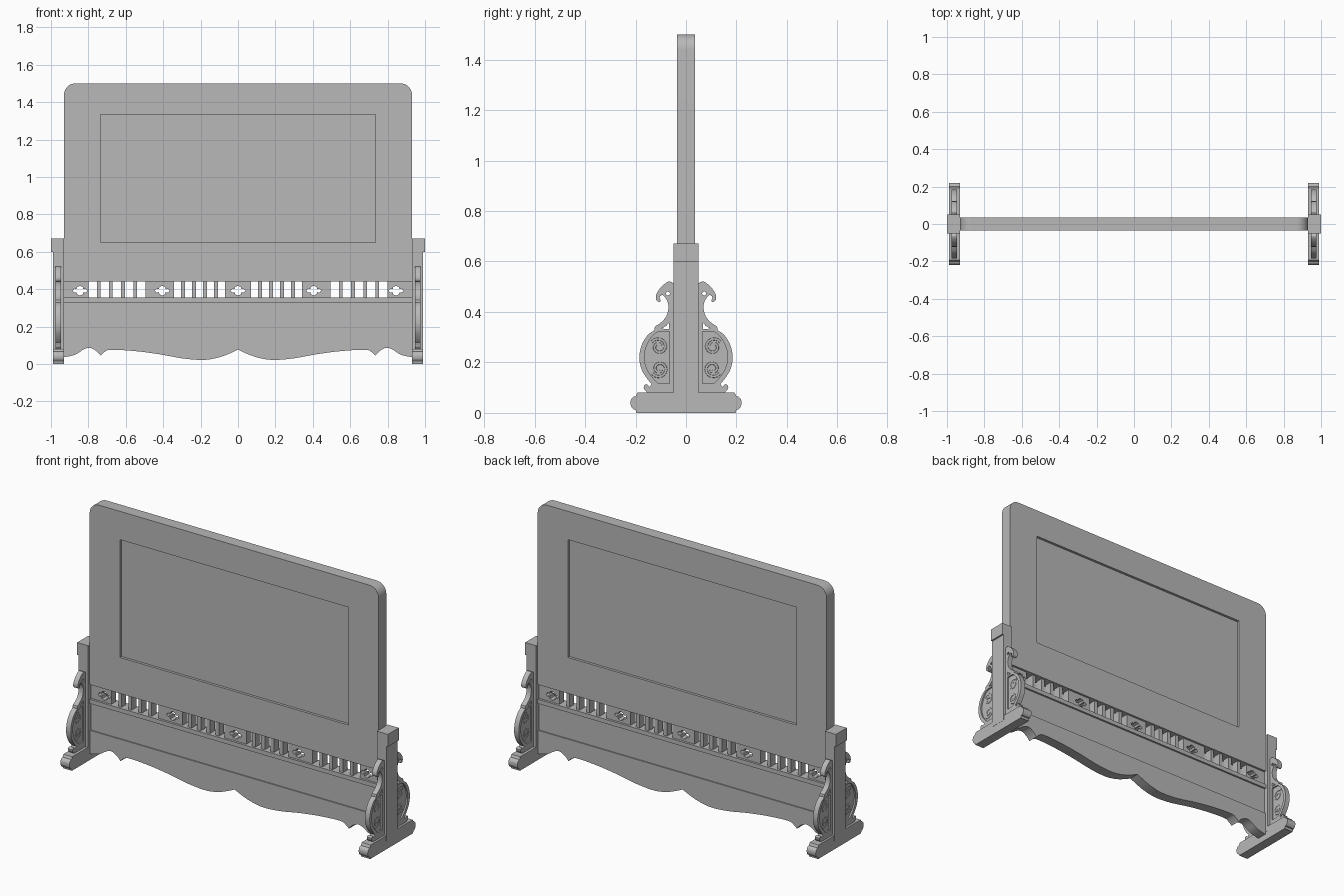
import bpy, bmesh, math
from mathutils import Matrix, Vector

cube = bpy.data.objects.get("Cube")
if cube:
    bpy.data.objects.remove(cube, do_unlink=True)

grey = bpy.data.materials.new("plain_grey")
grey.use_nodes = True
GREY = (0.48, 0.48, 0.48, 1)
grey.diffuse_color = GREY
for node in grey.node_tree.nodes:
    if node.type == 'BSDF_PRINCIPLED':
        node.inputs["Base Color"].default_value = GREY

# Drawing planes: front (u=x, v=z) and side (u=y, v=z)
FRONT = Matrix(((1, 0, 0, 0), (0, 0, -1, 0), (0, 1, 0, 0), (0, 0, 0, 1)))
SIDE = Matrix(((0, 0, 1, 0), (1, 0, 0, 0), (0, 1, 0, 0), (0, 0, 0, 1)))
parts = []


def add_object(name, mesh):
    mesh.materials.clear()
    mesh.materials.append(grey)
    for face in mesh.polygons:
        face.material_index = 0
    obj = bpy.data.objects.new(name, mesh)
    bpy.context.collection.objects.link(obj)
    parts.append(obj)
    return obj


def curve_mesh(name, outlines, matrix, extrude=0.0, bevel=0.0, closed=True):
    """Turn 2D outlines (inner ones become holes) into a solid mesh."""
    curve = bpy.data.curves.new(name, 'CURVE')
    curve.dimensions = '2D' if closed else '3D'
    curve.fill_mode = 'BOTH' if closed else 'FULL'
    curve.extrude = extrude
    curve.bevel_depth = bevel
    curve.bevel_resolution = 1
    curve.use_fill_caps = not closed
    for pts in outlines:
        spline = curve.splines.new('POLY')
        spline.points.add(len(pts) - 1)
        for p, (u, v) in zip(spline.points, pts):
            p.co = (u, v, 0, 1)
        spline.use_cyclic_u = closed
    temp = bpy.data.objects.new(name + "_outline", curve)
    bpy.context.collection.objects.link(temp)
    graph = bpy.context.evaluated_depsgraph_get()
    mesh = bpy.data.meshes.new_from_object(temp.evaluated_get(graph))
    bpy.data.objects.remove(temp, do_unlink=True)
    bm = bmesh.new()
    bm.from_mesh(mesh)
    bmesh.ops.transform(bm, matrix=matrix, verts=bm.verts)
    bmesh.ops.remove_doubles(bm, verts=bm.verts, dist=0.0001)
    bmesh.ops.recalc_face_normals(bm, faces=bm.faces)
    bm.to_mesh(mesh)
    bm.free()
    return add_object(name, mesh)


def box(name, x, y, z):
    bm = bmesh.new()
    size = [b - a for a, b in (x, y, z)]
    mid = [(a + b) / 2 for a, b in (x, y, z)]
    bmesh.ops.create_cube(bm, size=1, matrix=Matrix.Translation(mid) @ Matrix.Diagonal((*size, 1)))
    mesh = bpy.data.meshes.new(name)
    bm.to_mesh(mesh)
    bm.free()
    return add_object(name, mesh)


def smooth(pts, steps=4):
    """Catmull-Rom curve through the points."""
    pts = [Vector(p) for p in pts]
    ext = [pts[0]] + pts + [pts[-1]]
    out = []
    for a, b, c, d in zip(ext, ext[1:], ext[2:], ext[3:]):
        for i in range(steps):
            t = i / steps
            q = 0.5 * (2 * b + (c - a) * t + (2 * a - 5 * b + 4 * c - d) * t ** 2
                       + (3 * b - a - 3 * c + d) * t ** 3)
            out.append(tuple(q))
    return out + [tuple(pts[-1])]


def rect(u0, u1, v0, v1):
    return [(u0, v0), (u1, v0), (u1, v1), (u0, v1)]


# Screen: frame with rounded top corners and a recessed panel
R = 0.06
arc = [(0.87 + R * math.cos(a), 1.44 + R * math.sin(a))
       for a in (math.pi / 2 * i / 10 for i in range(11))]
outer = [(0.93, 0.44)] + arc
outer += [(-u, v) for u, v in reversed(outer)]
curve_mesh("screen_frame", [outer, rect(-0.735, 0.735, 0.65, 1.335)], FRONT, 0.035)
box("screen_panel", (-0.75, 0.75), (-0.02, 0.02), (0.64, 1.345))

# Fretwork: slots and lobed openings cut through one rail
quarter = [(0.04, 0), (0.03, 0.011), (0.018, 0.008), (0.015, 0.02), (0, 0.026)]
half = quarter + [(-u, v) for u, v in reversed(quarter[:-1])]
lobes = half + [(u, -v) for u, v in reversed(half[1:-1])]
holes = [[(c + u, 0.392 + v) for u, v in lobes] for c in (-0.845, -0.405, 0, 0.405, 0.845)]
for side in (-1, 1):
    for start, pitch, width in ((0.07, 0.059, 0.036), (0.495, 0.065, 0.045)):
        for i in range(5):
            a = start + i * pitch
            holes.append(rect(*sorted((side * a, side * (a + width))), 0.355, 0.44))
curve_mesh("fretwork", [rect(-0.93, 0.93, 0.345, 0.45)] + holes, FRONT, 0.022)

# Lower rail, plain board and scalloped apron
box("lower_rail", (-0.93, 0.93), (-0.035, 0.035), (0.33, 0.355))
box("lower_board", (-0.93, 0.93), (-0.024, 0.024), (0.16, 0.335))
wave = smooth([(0, 0.077), (0.04, 0.058), (0.1, 0.036), (0.18, 0.022), (0.29, 0.029),
               (0.42, 0.052), (0.55, 0.069), (0.68, 0.076), (0.715, 0.063), (0.735, 0.045)])
wave += smooth([(0.735, 0.045), (0.755, 0.067), (0.79, 0.086), (0.825, 0.078),
                (0.87, 0.05), (0.93, 0.036)])[1:]
apron = [(-u, v) for u, v in reversed(wave[1:])] + wave + [(0.93, 0.172), (-0.93, 0.172)]
curve_mesh("apron", [apron], FRONT, 0.031)

# Outlines for the end supports
foot_half = [(0.197, 0), (0.2, 0.013)] + smooth([(0.207, 0.014), (0.217, 0.025), (0.22, 0.04),
             (0.217, 0.055), (0.207, 0.065)]) + [(0.2, 0.066), (0.193, 0.08)]
foot = foot_half + [(-u, v) for u, v in reversed(foot_half)]
bird = smooth([(0.045, 0.51), (0.065, 0.521), (0.085, 0.511), (0.104, 0.492), (0.118, 0.468),
               (0.118, 0.448), (0.106, 0.439), (0.1, 0.445), (0.105, 0.458), (0.093, 0.467),
               (0.079, 0.452), (0.07, 0.428), (0.072, 0.4), (0.083, 0.375), (0.104, 0.354),
               (0.122, 0.343), (0.124, 0.328)], 3)
belly = smooth([(0.124, 0.328), (0.152, 0.308), (0.176, 0.268), (0.185, 0.22), (0.177, 0.175),
                (0.156, 0.138), (0.136, 0.115)])
curl = smooth([(0.136, 0.115), (0.144, 0.103), (0.155, 0.114), (0.167, 0.106), (0.164, 0.091),
               (0.15, 0.078)], 3)
scroll = bird + belly[1:] + curl[1:] + [(0.045, 0.078)]
opening = smooth([(0.066, 0.322), (0.112, 0.32), (0.14, 0.295), (0.159, 0.257), (0.165, 0.22),
                  (0.158, 0.182), (0.138, 0.147), (0.112, 0.118)]) + [(0.066, 0.116)]
eye = [(0.072 + 0.008 * math.cos(k * math.tau / 10), 0.473 + 0.008 * math.sin(k * math.tau / 10))
       for k in range(10)]
gap = [(0.067, 0.358), (0.078, 0.345), (0.097, 0.334), (0.067, 0.332)]


def spiral(cu, cv, turn, start):
    return [(cu + r * math.cos(a), cv + r * math.sin(a))
            for r, a in ((0.034 - 0.0012 * i, start + turn * i * 0.4) for i in range(23))]


# End supports: post, cap, foot and a pair of carved brackets each
for sx, end in ((1, "left"), (-1, "right")):
    def span(a, b):
        return tuple(sorted((sx * a, sx * b)))
    box(end + "_post", span(0.93, 0.99), (-0.05, 0.05), (0.05, 0.605))
    box(end + "_post_cap", span(0.93, 1.0), (-0.05, 0.05), (0.6, 0.672))
    curve_mesh(end + "_foot", [foot], Matrix.Translation((sx * 0.96, 0, 0)) @ SIDE, 0.029)
    place = Matrix.Translation((sx * 0.962, 0, 0)) @ SIDE
    for sy, face in ((-1, "front"), (1, "back")):
        def flip(pts):
            return [(sy * u, v) for u, v in pts]
        name = end + "_" + face
        curve_mesh(name + "_bracket", [flip(p) for p in (scroll, opening, eye, gap)], place, 0.015)
        curve_mesh(name + "_bracket_panel", [flip(opening)], place, 0.006)
        curls = [flip(spiral(0.108, 0.262, 1, 0.6)), flip(spiral(0.106, 0.175, -1, -0.6))]
        curve_mesh(name + "_bracket_carving", curls, place, bevel=0.009, closed=False)

# Smooth shading with sharp edges kept
bpy.ops.object.select_all(action='DESELECT')
for obj in parts:
    obj.select_set(True)
bpy.context.view_layer.objects.active = parts[0]
bpy.ops.object.shade_smooth_by_angle(angle=math.radians(30))
